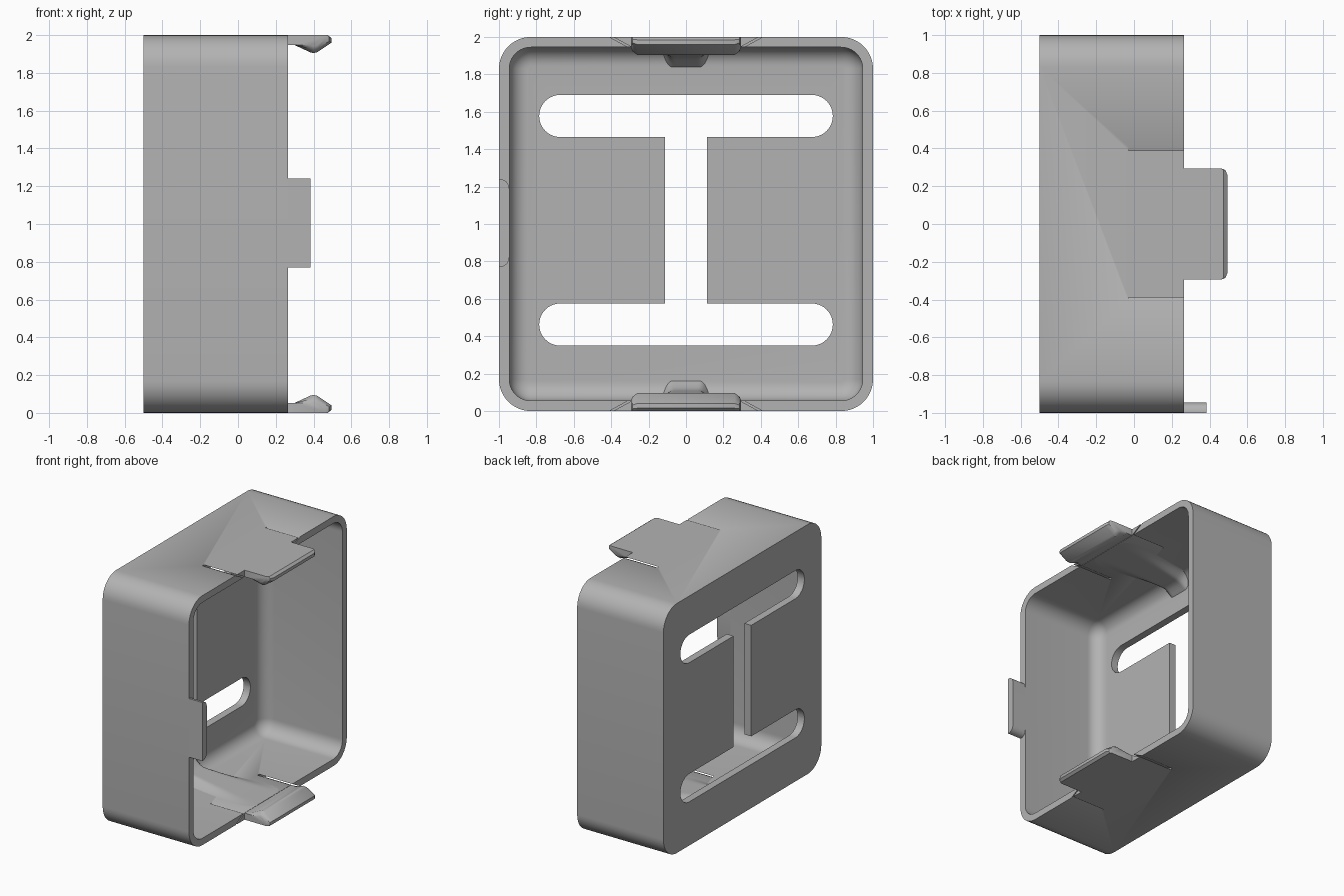
import bpy, bmesh, math
from mathutils import Vector

if "Cube" in bpy.data.objects:
    bpy.data.objects.remove(bpy.data.objects["Cube"], do_unlink=True)

BACK, RIM, WALL, FLOOR = -0.5, 0.265, 0.055, -0.44
FILLET = 0.1

grey = bpy.data.materials.new("plain grey")
grey.use_nodes = True
COLOUR = (0.45, 0.45, 0.45, 1)
grey.diffuse_color = COLOUR
grey.node_tree.nodes["Principled BSDF"].inputs["Base Color"].default_value = COLOUR


def make_object(name, bm):
    bmesh.ops.recalc_face_normals(bm, faces=bm.faces)
    mesh = bpy.data.meshes.new(name)
    bm.to_mesh(mesh)
    bm.free()
    mesh.materials.append(grey)
    obj = bpy.data.objects.new(name, mesh)
    bpy.context.collection.objects.link(obj)
    return obj


def activate(obj):
    bpy.ops.object.select_all(action="DESELECT")
    obj.select_set(True)
    bpy.context.view_layer.objects.active = obj


def smooth(obj, angle=35):
    activate(obj)
    bpy.ops.object.shade_smooth_by_angle(angle=math.radians(angle))


def loft(name, rings):
    """Skin closed rings of equal length and cap both ends."""
    bm = bmesh.new()
    loops = [[bm.verts.new(p) for p in ring] for ring in rings]
    for a, b in zip(loops, loops[1:]):
        for i in range(len(a)):
            j = (i + 1) % len(a)
            bm.faces.new((a[i], a[j], b[j], b[i]))
    bm.faces.new(loops[0])
    bm.faces.new(loops[-1])
    return make_object(name, bm)


def rounded(x, half_y, half_z, r, cz=1.0, steps=10):
    """Rounded rectangle in the yz plane."""
    ring = []
    for q, (sy, sz) in enumerate(((1, 1), (-1, 1), (-1, -1), (1, -1))):
        for k in range(steps + 1):
            a = math.pi / 2 * (q + k / steps)
            ring.append(Vector((x, sy * (half_y - r) + r * math.cos(a),
                                cz + sz * (half_z - r) + r * math.sin(a))))
    return ring


def cut(target, cutter):
    mod = target.modifiers.new("cut", "BOOLEAN")
    mod.operation, mod.solver, mod.object = "DIFFERENCE", "EXACT", cutter
    activate(target)
    bpy.ops.object.modifier_apply(modifier=mod.name)
    bpy.data.objects.remove(cutter, do_unlink=True)


# Open tray with rounded corners and a filleted floor
inner = 1 - WALL
rings = [rounded(BACK, 1, 1, 0.17), rounded(RIM, 1, 1, 0.17),
         rounded(RIM, inner, inner, 0.115)]
for k in range(9):
    a = math.pi / 2 * k / 8
    inset = FILLET * (1 - math.cos(a))
    rings.append(rounded(FLOOR + FILLET * (1 - math.sin(a)),
                         inner - inset, inner - inset, 0.115 - inset))
housing = loft("housing", rings)

# I-shaped window in the back plate
for z in (0.4625, 1.5775):
    cut(housing, loft("slot_cutter", [rounded(x, 0.785, 0.1125, 0.112, z)
                                      for x in (-0.6, -0.3)]))
cut(housing, loft("web_cutter", [rounded(x, 0.112, 0.5, 0.001, 1.02, 1)
                                 for x in (-0.6, -0.3)]))

# Slanted slits either side of each latch
for up in (1, -1):
    for side in (1, -1):
        profile = ((0.426, 1.02), (0.446, 1.02), (0.291, 0.935), (0.271, 0.935))
        cut(housing, loft("slit_cutter", [
            [(x, side * y, 1 + up * z) for y, z in profile] for x in (-0.03, 0.4)]))
smooth(housing)


def latch(name, up):
    """Snap hook with rounded, tapering ends."""
    full = ((RIM, 1.0), (0.475, 1.0), (0.495, 0.985), (0.495, 0.96),
            (0.42, 0.91), (0.40, 0.904), (0.38, 0.91), (0.30, 0.947), (RIM, 0.947))
    rings = []
    for y, tip, depth in ((-0.295, 0.035, 0.6), (-0.286, 0.012, 0.8),
                          (-0.26, 0, 1), (0.26, 0, 1),
                          (0.286, 0.012, 0.8), (0.295, 0.035, 0.6)):
        rings.append([(min(x, 0.495 - tip), y,
                       1 + up * (1 - (1 - z) * (depth if x > 0.3 else 1)))
                      for x, z in full])
    smooth(loft(name, rings), 30)


def rib(name, up):
    """Fanned ridge running from the floor to the latch."""
    bm = bmesh.new()
    nx, ny = 28, 24
    grid = []
    for i in range(nx + 1):
        t = i / nx
        x = -0.445 + 0.7 * t
        flare = max(0, 1 - (x - FLOOR) / 0.09) ** 2
        height = 0.065 * (1 - t) ** 1.1 + 0.045 * min(flare, 1)
        half = 0.14 + 0.13 * t + 0.03 * min(flare, 1)
        row = []
        for j in range(ny + 1):
            s = 2 * j / ny - 1
            e = min(1, max(0, (1 - abs(s)) / 0.55))
            bump = e * e * (3 - 2 * e)
            row.append(bm.verts.new((x, s * half,
                                     1 + up * (inner + 0.003 - (height + 0.003) * bump))))
        grid.append(row)
    for a, b in zip(grid, grid[1:]):
        for j in range(ny):
            bm.faces.new((a[j], a[j + 1], b[j + 1], b[j]))
    obj = make_object(name, bm)
    # Face the ridge into the tray
    if obj.data.polygons[0].normal.z * up > 0:
        obj.data.flip_normals()
    smooth(obj, 60)


for label, up in (("top", 1), ("bottom", -1)):
    latch(label + "_latch", up)
    rib(label + "_rib", up)

# Locating tab on the front wall, rounded on its inner corners
tab = [(-1, 0.77)]
for k in range(7):
    a = math.pi / 2 * k / 6
    tab.append((-0.995 + 0.05 * math.sin(a), 0.82 - 0.05 * math.cos(a)))
tab += [(y, 2.01 - z) for y, z in reversed(tab)]
smooth(loft("front_tab", [[(x, y, z) for y, z in tab] for x in (RIM, 0.385)]))
